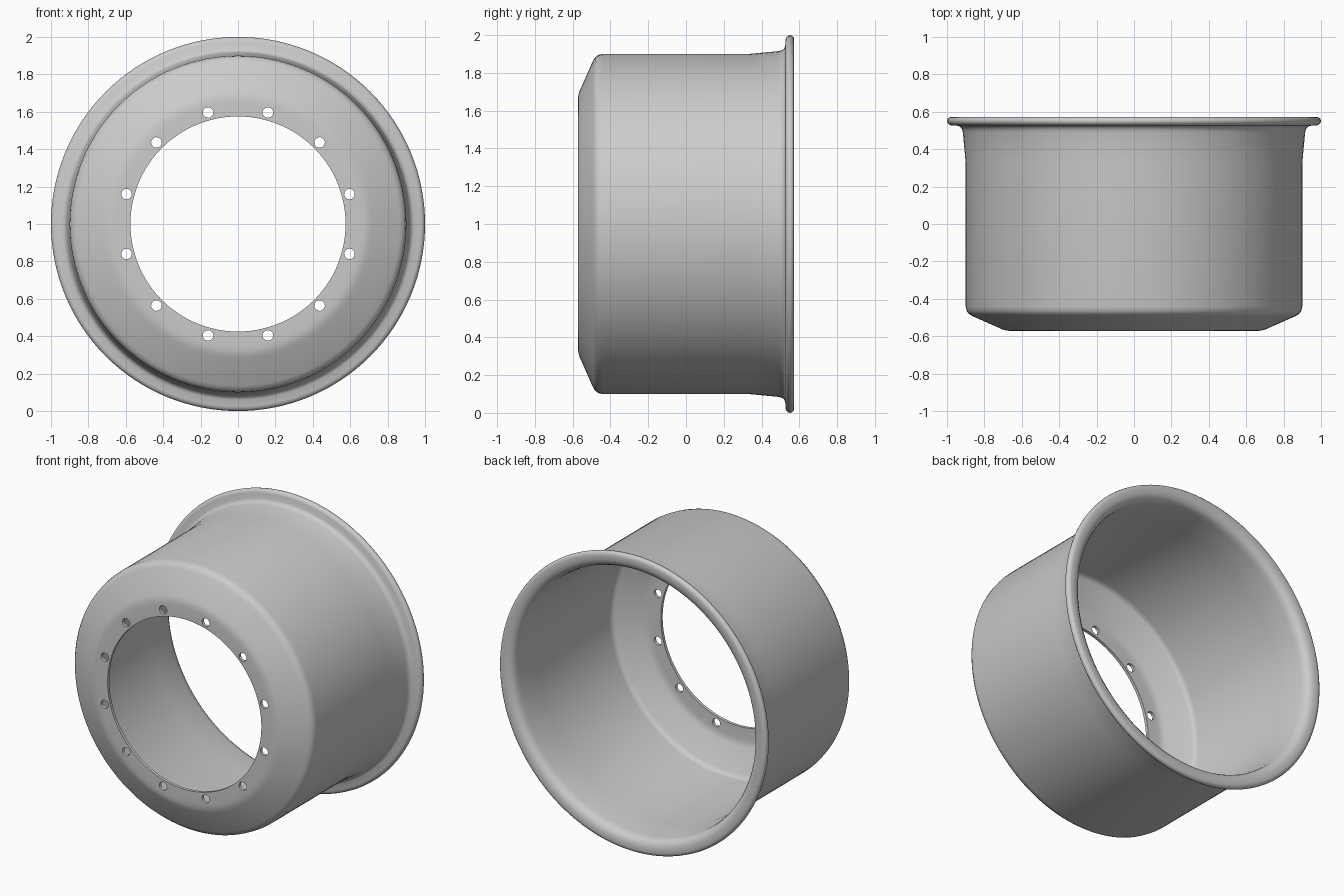
import bpy, bmesh
from math import sin, cos, pi, radians
from mathutils import Vector, Matrix

if "Cube" in bpy.data.objects:
    bpy.data.objects.remove(bpy.data.objects["Cube"])

SEG = 128
AXIS_Z = 1.0

# closed cross-section (radius, y): outer skin, rolled lip, then inner skin
profile = [
    (0.575, -0.572), (0.655, -0.572), (0.68, -0.570), (0.70, -0.565), (0.72, -0.556),
    (0.865, -0.492), (0.883, -0.481), (0.895, -0.465), (0.90, -0.44),
    (0.90, 0.33), (0.915, 0.49), (0.919, 0.505), (0.927, 0.518), (0.940, 0.525),
    (0.975, 0.527), (0.988, 0.531), (0.997, 0.540), (1.0, 0.551),
    (0.997, 0.562), (0.988, 0.570), (0.975, 0.573),
    (0.945, 0.571), (0.925, 0.565), (0.908, 0.552), (0.898, 0.535), (0.893, 0.505),
    (0.880, 0.33), (0.880, -0.435), (0.876, -0.453), (0.868, -0.465), (0.855, -0.473),
    (0.712, -0.537), (0.695, -0.545), (0.678, -0.550), (0.655, -0.552), (0.575, -0.552),
]


def finish(bm, name):
    bmesh.ops.recalc_face_normals(bm, faces=bm.faces)
    mesh = bpy.data.meshes.new(name)
    bm.to_mesh(mesh)
    bm.free()
    obj = bpy.data.objects.new(name, mesh)
    bpy.context.collection.objects.link(obj)
    return obj


# drum shell: revolve the section around the y axis
bm = bmesh.new()
rings = []
for i in range(SEG):
    a = 2 * pi * i / SEG
    rings.append([bm.verts.new((r * sin(a), y, AXIS_Z + r * cos(a))) for r, y in profile])
n = len(profile)
for i in range(SEG):
    p, q = rings[i], rings[(i + 1) % SEG]
    for j in range(n):
        k = (j + 1) % n
        bm.faces.new((p[j], p[k], q[k], q[j]))
drum = finish(bm, "wheel_drum")

# bolt hole cutters: twelve pins through the front plate
bm = bmesh.new()
for i in range(12):
    a = radians(15 + 30 * i)
    pos = Vector((0.617 * sin(a), -0.56, AXIS_Z + 0.617 * cos(a)))
    bmesh.ops.create_cone(bm, cap_ends=True, segments=24, radius1=0.028, radius2=0.028,
                          depth=0.1, matrix=Matrix.Translation(pos) @ Matrix.Rotation(pi / 2, 4, 'X'))
cutter = finish(bm, "bolt_hole_cutter")
cutter.hide_render = True

# cut the holes and shade
bpy.context.view_layer.objects.active = drum
drum.select_set(True)
mod = drum.modifiers.new("bolt_holes", 'BOOLEAN')
mod.operation = 'DIFFERENCE'
mod.solver = 'EXACT'
mod.object = cutter
bpy.ops.object.modifier_apply(modifier=mod.name)
bpy.data.objects.remove(cutter)
bpy.ops.object.shade_smooth_by_angle(angle=radians(35))
